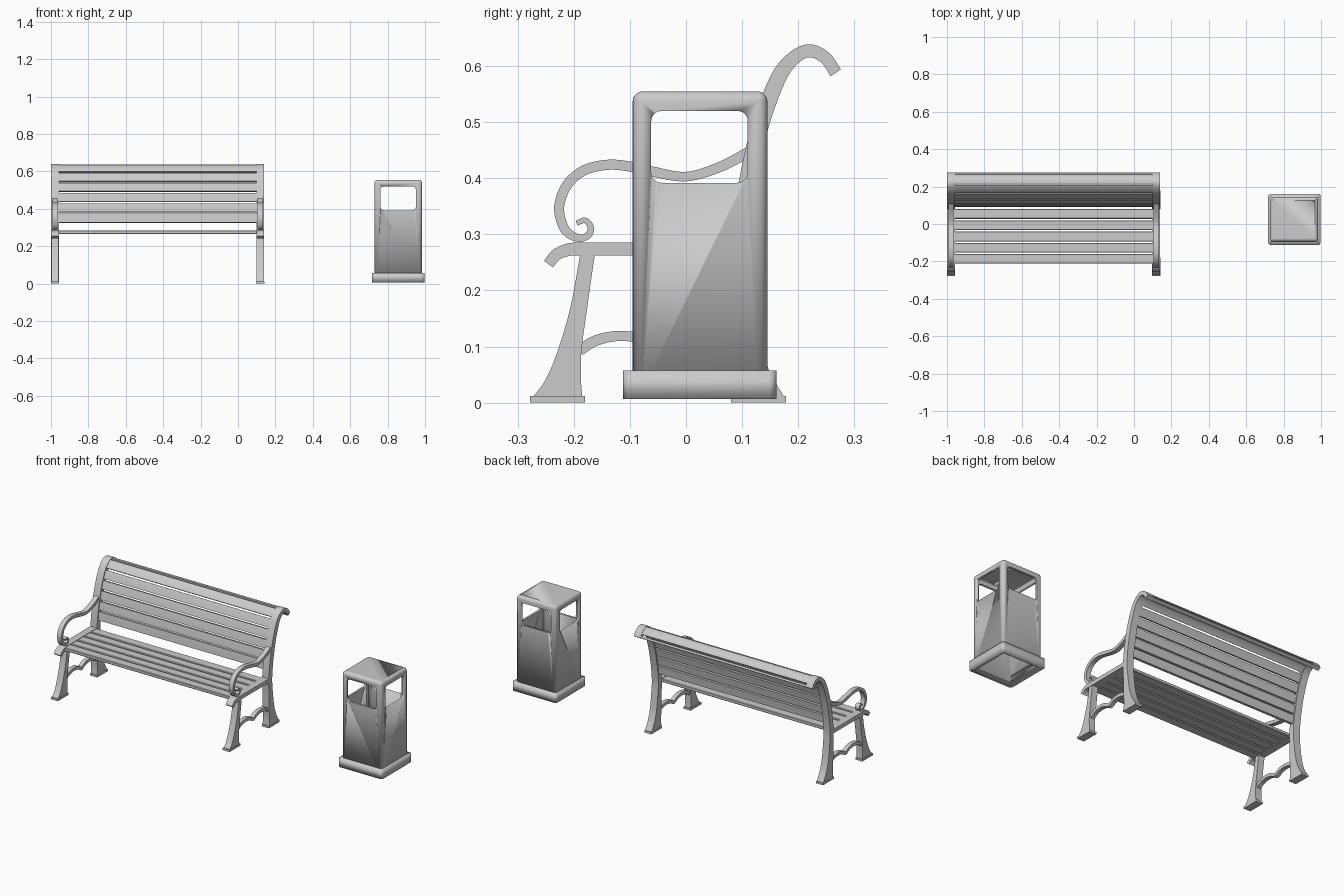
import bpy, bmesh
from mathutils import Vector

if "Cube" in bpy.data.objects:
    bpy.data.objects.remove(bpy.data.objects["Cube"])


def finish(name, bm, angle=0.6):
    bmesh.ops.recalc_face_normals(bm, faces=bm.faces)
    me = bpy.data.meshes.new(name)
    bm.to_mesh(me)
    bm.free()
    ob = bpy.data.objects.new(name, me)
    bpy.context.collection.objects.link(ob)
    bpy.ops.object.select_all(action='DESELECT')
    bpy.context.view_layer.objects.active = ob
    ob.select_set(True)
    bpy.ops.object.shade_smooth_by_angle(angle=angle)
    return ob


def smooth(pts, n=6):
    """Catmull-Rom through (y, z, width) points."""
    p = [Vector(q) for q in pts]
    p = [2 * p[0] - p[1]] + p + [2 * p[-1] - p[-2]]
    out = []
    for i in range(1, len(p) - 2):
        a, b, c, d = p[i - 1:i + 3]
        for k in range(n):
            t = k / n
            out.append(0.5 * (2 * b + (c - a) * t + (2 * a - 5 * b + 4 * c - d) * t * t
                              + (3 * b - a - 3 * c + d) * t ** 3))
    return out + [p[-2]]


def ribbon(name, path, xc, half, flat_below=-1.0):
    """Solid band along a side-view path, extruded across x."""
    bm = bmesh.new()
    rings = []
    for i, p in enumerate(path):
        t = path[min(i + 1, len(path) - 1)] - path[max(i - 1, 0)]
        n = Vector((-t.y, t.x)).normalized()
        if p.y < flat_below:
            n = Vector((-1, 0))
        n *= p.z / 2
        rings.append([bm.verts.new((xc + s * half, p.x + e * n.x, p.y + e * n.y))
                      for s, e in ((-1, -1), (1, -1), (1, 1), (-1, 1))])
    for a, b in zip(rings, rings[1:]):
        for k in range(4):
            bm.faces.new((a[k], a[(k + 1) % 4], b[(k + 1) % 4], b[k]))
    bm.faces.new(rings[0])
    bm.faces.new(rings[-1])
    return finish(name, bm)


def box(name, lo, hi, bevel=0.0, axis=None, top_bevel=0.0, drop=()):
    """Box with rounded edges along one axis, optional rounded top, open ends."""
    bm = bmesh.new()
    bmesh.ops.create_cube(bm, size=1)
    for v in bm.verts:
        v.co = [lo[i] + (v.co[i] + 0.5) * (hi[i] - lo[i]) for i in range(3)]
    if bevel:
        es = [e for e in bm.edges if axis is None
              or abs((e.verts[0].co - e.verts[1].co).normalized()[axis]) > 0.9]
        bmesh.ops.bevel(bm, geom=es, offset=bevel, segments=5 if axis is not None else 1,
                        profile=0.5, affect='EDGES')
    if top_bevel:
        es = [e for e in bm.edges if all(v.co.z > hi[2] - 1e-5 for v in e.verts)]
        bmesh.ops.bevel(bm, geom=es, offset=top_bevel, segments=5, profile=0.5, affect='EDGES')
    bm.normal_update()
    dead = [f for f in bm.faces if any(f.normal.z * s > 0.99 for s in drop)]
    bmesh.ops.delete(bm, geom=dead, context='FACES')
    return finish(name, bm)


def apply(ob, kind, **props):
    bpy.context.view_layer.objects.active = ob
    m = ob.modifiers.new(kind.lower(), kind)
    for k, v in props.items():
        setattr(m, k, v)
    # keep the smoothing, apply this modifier first
    bpy.ops.object.modifier_move_to_index(modifier=m.name, index=0)
    bpy.ops.object.modifier_apply(modifier=m.name)


# Side-view paths of the cast end frames: (y, z, width)
back = smooth([(.13, .01, .09), (.117, .06, .06), (.106, .12, .046), (.1, .2, .035),
               (.096, .27, .032), (.103, .35, .031), (.115, .42, .031), (.13, .485, .03),
               (.15, .545, .029), (.172, .592, .027), (.198, .619, .024), (.222, .627, .023),
               (.248, .615, .022), (.267, .588, .022)])
front_leg = smooth([(-.229, .01, .088), (-.219, .04, .064), (-.208, .09, .043),
                    (-.191, .17, .03), (-.175, .268, .026)])
rail = smooth([(-.245, .247, .02), (-.232, .263, .021), (-.212, .272, .022),
               (-.185, .274, .023), (-.05, .274, .023), (.095, .274, .023)])
arm = smooth([(.118, .45, .019), (.06, .42, .018), (0, .403, .017), (-.06, .412, .018),
              (-.1, .421, .018), (-.14, .424, .018), (-.182, .414, .018), (-.212, .388, .018),
              (-.226, .35, .018), (-.22, .317, .017), (-.207, .3, .016), (-.188, .293, .013),
              (-.173, .3, .012), (-.17, .314, .011), (-.18, .325, .01), (-.195, .32, .009)])
brace = [(-.19, .093, .019), (-.16, .111, .019), (-.12, .119, .018), (-.08, .114, .018),
         (-.045, .096, .018)]
brace_back = [(-.09 - y, z, w) for y, z, w in brace]

# Two end frames
for side, xc in (("left", -.978), ("right", .119)):
    ribbon(side + "_back_post", back, xc, .021, .19)
    ribbon(side + "_front_leg", front_leg, xc, .019, 1)
    ribbon(side + "_seat_rail", rail, xc, .021)
    ribbon(side + "_armrest", arm, xc, .0135)
    ribbon(side + "_front_brace", smooth(brace), xc, .012)
    ribbon(side + "_back_brace", smooth(brace_back), xc, .012)
    for foot, y0 in (("front", -.278), ("back", .08)):
        box(f"{side}_{foot}_foot", (xc - .022, y0, 0), (xc + .022, y0 + .098, .012))

# Seat slats
for i, y in enumerate((-.186, -.127, -.067, -.006, .054)):
    box(f"seat_slat_{i}", (-.962, y - .026, .264), (.103, y + .026, .283), .003)

# Back slats follow the back post curve, evenly spaced by length
dense = smooth([tuple(p) for p in back], 8)
start, pitch, width = .325, .056, .048
length, groups, prev = 0.0, {}, None
for p in dense:
    if p.y < start and prev is None:
        continue
    if prev is not None:
        length += (p.xy - prev.xy).length
    prev = p
    k = int(length / pitch)
    if length - k * pitch <= width:
        groups.setdefault(k, []).append(Vector((p.x, p.y, .018)))
for k, pts in groups.items():
    if len(pts) > 4:
        ribbon(f"back_slat_{k}", pts[::3] + ([pts[-1]] if (len(pts) - 1) % 3 else []),
               -.4295, .5325)

# Litter bin: hollow body with four rounded windows, and a plinth ring
body = box("bin_body", (.729, -.095, .02), (.984, .145, .555), .016, 2, .018, drop=(-1,))
apply(body, 'SOLIDIFY', thickness=.012, offset=-1)
cuts = (((.762, -.3, .392), (.951, .3, .52), 1), ((.6, -.062, .392), (1.2, .11, .52), 0))
for lo, hi, axis in cuts:
    cutter = box("window_cutter", lo, hi, .018, axis)
    cutter.hide_render = True
    apply(body, 'BOOLEAN', operation='DIFFERENCE', object=cutter, solver='EXACT')
    bpy.data.objects.remove(cutter)
plinth = box("bin_base", (.717, -.112, .007), (.998, .161, .057), .014, 2, drop=(-1, 1))
apply(plinth, 'SOLIDIFY', thickness=.026, offset=-1)
